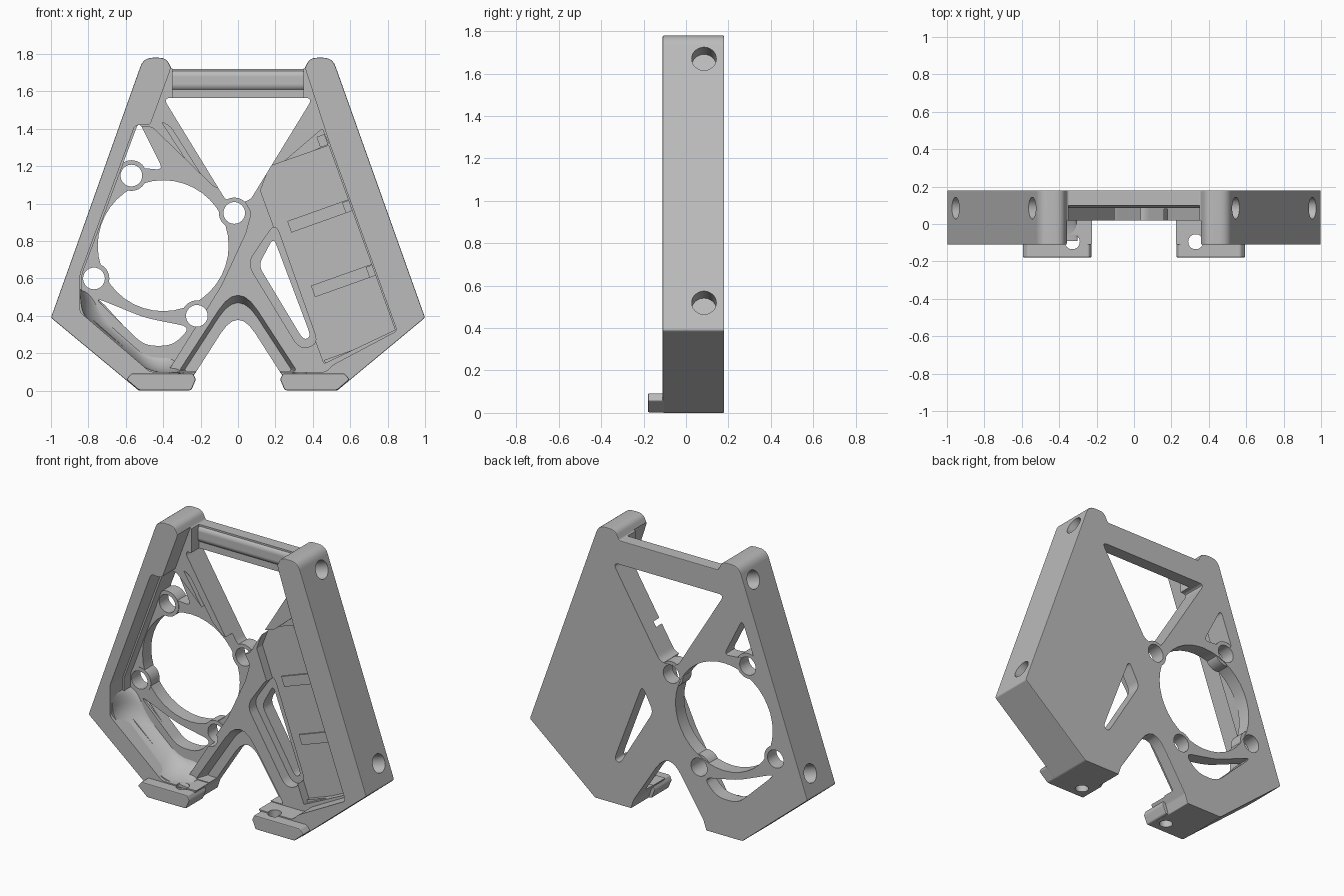
import bpy, bmesh, math
from mathutils import Vector, Matrix

if "Cube" in bpy.data.objects:
    bpy.data.objects.remove(bpy.data.objects["Cube"])

grey = bpy.data.materials.new("grey plastic")
grey.use_nodes = True
grey.diffuse_color = (0.5, 0.5, 0.5, 1)
grey.node_tree.nodes["Principled BSDF"].inputs["Base Color"].default_value = (0.5, 0.5, 0.5, 1)

FRONT, BACK = -0.11, 0.18


def rounded(pts, r=0.02, steps=6):
    """Round polygon corners; a third value on a point overrides the radius."""
    out = []
    for i, p in enumerate(pts):
        c = Vector(p[:2])
        d = p[2] if len(p) > 2 else r
        a, b = Vector(pts[i - 1][:2]) - c, Vector(pts[(i + 1) % len(pts)][:2]) - c
        a = c + a.normalized() * min(d, a.length * 0.45)
        b = c + b.normalized() * min(d, b.length * 0.45)
        for k in range(steps + 1):
            t = k / steps
            out.append(a * (1 - t) ** 2 + c * 2 * t * (1 - t) + b * t * t)
    return out


def mirrored(half):
    return half + [(-p[0],) + tuple(p[1:]) for p in reversed(half) if p[0]]


def finish(name, bm):
    bmesh.ops.recalc_face_normals(bm, faces=bm.faces)
    me = bpy.data.meshes.new(name)
    bm.to_mesh(me)
    bm.free()
    me.materials.append(grey)
    ob = bpy.data.objects.new(name, me)
    bpy.context.collection.objects.link(ob)
    return ob


def loft(name, layers):
    """Skin matching x-z polygons placed at successive y depths."""
    bm = bmesh.new()
    rings = [[bm.verts.new((p[0], y, p[1])) for p in pts] for y, pts in layers]
    bm.faces.new(rings[0])
    bm.faces.new(rings[-1])
    n = len(rings[0])
    for a, b in zip(rings, rings[1:]):
        for i in range(n):
            j = (i + 1) % n
            bm.faces.new((a[i], a[j], b[j], b[i]))
    return finish(name, bm)


def prism(name, pts, y0, y1):
    return loft(name, [(y0, pts), (y1, pts)])


def cylinder(name, centre, axis, r, length):
    bm = bmesh.new()
    turn = Vector((0, 0, 1)).rotation_difference(Vector(axis)).to_matrix().to_4x4()
    bmesh.ops.create_cone(bm, cap_ends=True, segments=40, radius1=r, radius2=r,
                          depth=length, matrix=Matrix.Translation(centre) @ turn)
    return finish(name, bm)


def apply(ob, kind, **settings):
    m = ob.modifiers.new(kind, kind)
    for k, v in settings.items():
        setattr(m, k, v)
    bpy.context.view_layer.objects.active = ob
    bpy.ops.object.modifier_apply(modifier=m.name)


def bevel(ob, w=0.01):
    apply(ob, 'BEVEL', width=w, segments=2, limit_method='ANGLE', angle_limit=math.radians(40))


def cut(ob, cutter):
    apply(ob, 'BOOLEAN', operation='DIFFERENCE', solver='EXACT', object=cutter)
    bpy.data.objects.remove(cutter)


def pocket(ob, pts, depth, r=0.02):
    cut(ob, prism("cutter", rounded(pts, r), -0.3, depth))


# Solid body: six-sided outline with raised arm tips and an arch below
outline = mirrored([(0, 0.45, 0.17), (0.25, 0.06, 0.005), (0.27, 0, 0.005), (0.53, 0, 0.01),
                    (1, 0.39, 0.01), (0.505, 1.78, 0.05), (0.385, 1.78, 0.04), (0.355, 1.72, 0.01)])
frame = prism("frame", rounded(outline), FRONT, BACK)
bevel(frame)

# Main recess leaves the two rails and the lower walls
pocket(frame, [(-0.34, 1.9), (-0.36, 1.72), (-0.47, 1.42), (-0.55, 1.42), (-0.845, 0.62),
               (-0.845, 0.42), (-0.47, 0.1), (0.47, 0.1), (0.51, 0.14), (0.85, 0.32),
               (0.49, 1.32), (0.36, 1.72), (0.34, 1.9)], 0.02)
# Deeper pockets leave the diagonal struts standing
pocket(frame, [(-0.54, 1.41), (-0.835, 0.62), (-0.835, 0.43), (-0.47, 0.11), (-0.37, 0.11),
               (-0.09, 0.56), (0.04, 0.84), (0.07, 0.95), (0.02, 1.04), (-0.13, 1.09), (-0.46, 1.41)], 0.09)
cut(frame, loft("cutter", [(y, rounded(mirrored([(0, apex, 0.19), (foot, 0.105)])))
                           for y, apex, foot in ((-0.2, 0.6, 0.32), (0.02, 0.59, 0.315), (0.1, 0.55, 0.29))]))
pocket(frame, [(0.12, 1.07), (0.17, 1.2), (0.485, 1.31), (0.84, 0.325), (0.46, 0.145)], 0.08, 0.005)
pocket(frame, [(0.2, 0.9), (0.05, 0.68), (0.33, 0.22), (0.43, 0.25)], 0.09, 0.06)
pocket(frame, [(0.45, 1.4), (0.485, 1.32), (0.19, 1.19), (0.24, 1.22)], 0.065, 0.01)
pocket(frame, [(-0.35, 1.5), (0.35, 1.5), (0.35, 1.9), (-0.35, 1.9)], 0.1, 0.005)
# Shallow groove along the upper strut
pocket(frame, [(-0.41, 1.44), (-0.36, 1.41), (-0.17, 1.11), (-0.21, 1.13)], 0.06, 0.02)
# Openings through the back
pocket(frame, [(-0.4, 1.565), (0.4, 1.565), (0.06, 1.01), (-0.06, 1.01)], 0.4, 0.04)
pocket(frame, [(-0.53, 1.44), (-0.62, 1.2), (-0.4, 1.18)], 0.4, 0.04)
pocket(frame, [(-0.77, 0.5), (-0.5, 0.39), (-0.25, 0.34), (-0.35, 0.24), (-0.5, 0.24)], 0.4, 0.06)
pocket(frame, [(0.19, 0.82), (0.11, 0.67), (0.35, 0.27), (0.39, 0.29)], 0.4, 0.04)

# Bosses around the round opening
screws = [(-0.57, 1.15), (-0.02, 0.95), (-0.77, 0.6), (-0.22, 0.4)]
cut(frame, cylinder("cutter", (-0.4, 0, 0.775), (0, 1, 0), 0.35, 1))
for x, z in screws:
    cut(frame, cylinder("cutter", (x, 0, z), (0, 1, 0), 0.058, 1))
    boss = cylinder("screw_boss", (x, 0.132, z), (0, 1, 0), 0.082, 0.09)
    cut(boss, cylinder("cutter", (x, 0, z), (0, 1, 0), 0.058, 1))

# Blind holes in the outer rail faces, feet with vertical holes
for s, side in ((1, "left"), (-1, "right")):
    for x, z in ((0.955, 0.52), (0.543, 1.67)):
        cut(frame, cylinder("cutter", (s * x, 0.085, z), (s * 0.94, 0, 0.335), 0.058, 0.2))
    foot = prism(side + "_foot", rounded([(s * x, z) for x, z in (
        (0.25, 0.002), (0.53, 0.002), (0.597, 0.06), (0.57, 0.092), (0.24, 0.092), (0.225, 0.06))],
        0.01), -0.18, 0.0)
    bevel(foot, 0.008)
    for ob in (foot, frame):
        cut(ob, cylinder("cutter", (s * 0.33, -0.095, 0), (0, 0, 1), 0.04, 0.5))

# Rounded cross bar between the arms
bar = prism("cross_bar", [(-0.38, 1.6), (0.38, 1.6), (0.38, 1.718), (-0.38, 1.718)], 0.085, 0.17)
apply(bar, 'BEVEL', width=0.04, segments=6)

# Curved scoop in the lower corner
wall = [(-0.86, 0.55), (-0.86, 0.4), (-0.47, 0.08), (-0.3, 0.08)]
edge = [(-0.36, 0.235), (-0.5, 0.235), (-0.63, 0.365), (-0.74, 0.49)]
layers = []
for k in range(11):
    s = k / 10
    f = 0.12 + 0.88 * (1 - math.sqrt(1 - s * s))
    inner = [(*Vector(w).lerp(Vector(e), f), 0.08) for w, e in zip(reversed(wall), edge)]
    layers.append((-0.09 + 0.2 * s, rounded(wall + inner, 0.005)))
loft("corner_scoop", layers)

# Raised ribs and clips in the tilted tray
along, up = Vector((0.94, 0.335)), Vector((-0.335, 0.94))


def tray_block(name, start, length, height, y0):
    a = Vector(start)
    prism(name, [a, a + along * length, a + along * length + up * height, a + up * height], y0, 0.1)


for start in ((0.285, 0.845), (0.412, 0.5)):
    tray_block("tray_rib", start, 0.35, 0.065, 0.068)
    tray_block("tray_clip", Vector(start) + along * 0.31, 0.045, 0.06, 0.03)
tray_block("tray_clip", (0.44, 1.3), 0.045, 0.06, -0.02)
tray_block("tray_sill", (0.47, 0.135), 0.36, 0.03, 0.05)

# Smooth curved walls while keeping broad faces flat
for ob in bpy.context.collection.objects:
    if ob.type == 'MESH' and ob.data.materials and ob.data.materials[0] == grey:
        bpy.ops.object.select_all(action='DESELECT')
        ob.select_set(True)
        bpy.context.view_layer.objects.active = ob
        bpy.ops.object.shade_smooth_by_angle(angle=math.radians(30))
        apply(ob, 'WEIGHTED_NORMAL', keep_sharp=True, weight=100)
